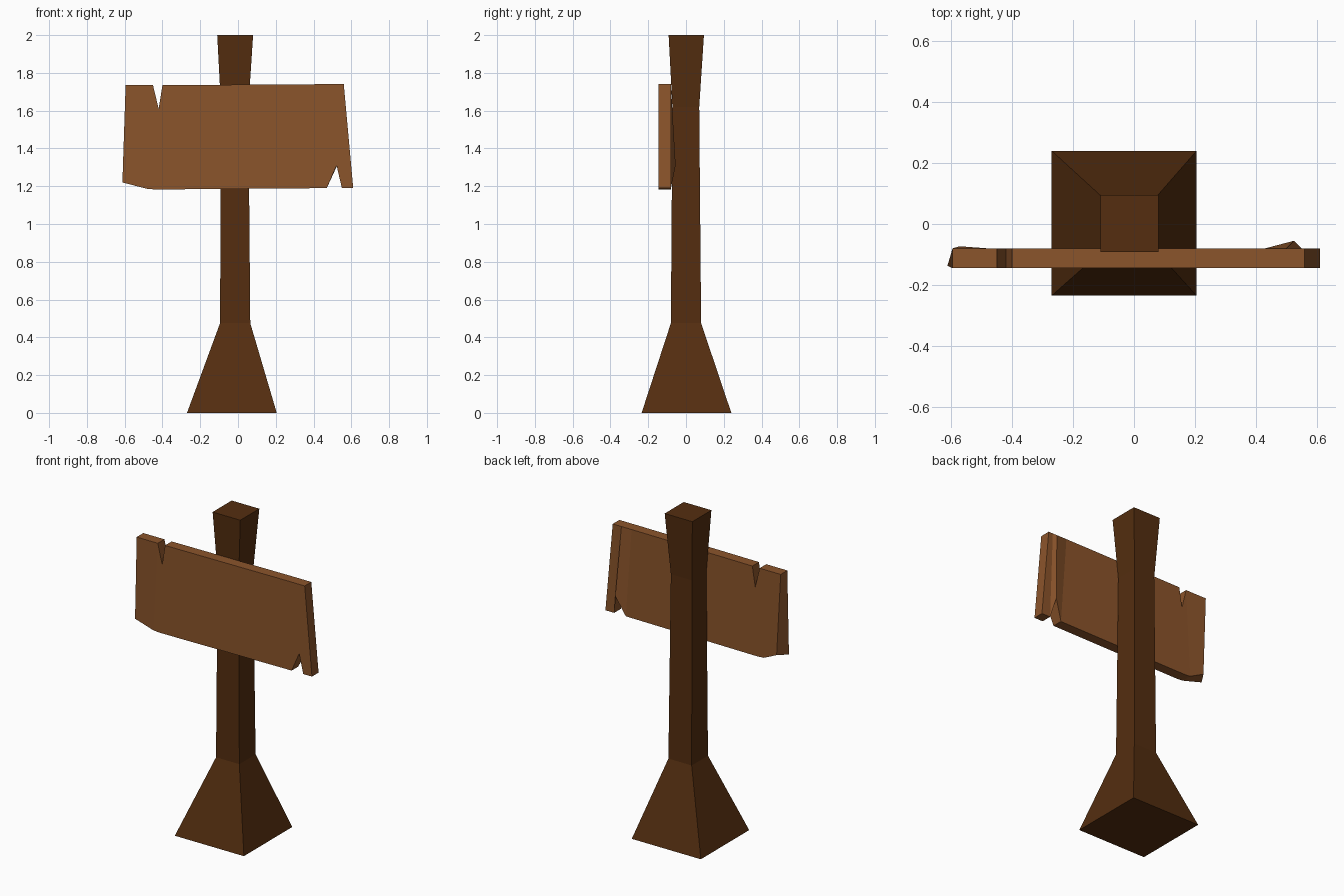
import bpy, bmesh

if "Cube" in bpy.data.objects:
    bpy.data.objects.remove(bpy.data.objects["Cube"])


def material(name, rgb):
    mat = bpy.data.materials.new(name)
    mat.diffuse_color = (*rgb, 1)
    mat.use_nodes = True
    mat.node_tree.nodes["Principled BSDF"].inputs["Base Color"].default_value = mat.diffuse_color
    return mat


def loft(name, rings, mat):
    """Skin a list of equal-length vertex rings and cap both ends."""
    bm = bmesh.new()
    loops = [[bm.verts.new(p) for p in ring] for ring in rings]
    n = len(loops[0])
    for a, b in zip(loops, loops[1:]):
        for i in range(n):
            j = (i + 1) % n
            bm.faces.new((a[i], a[j], b[j], b[i]))
    bm.faces.new(loops[0])
    bm.faces.new(loops[-1])
    bmesh.ops.recalc_face_normals(bm, faces=bm.faces)
    mesh = bpy.data.meshes.new(name)
    bm.to_mesh(mesh)
    bm.free()
    mesh.materials.append(mat)
    obj = bpy.data.objects.new(name, mesh)
    bpy.context.collection.objects.link(obj)
    return obj


dark_wood = material("dark_wood", (0.089, 0.027, 0.005))
light_wood = material("light_wood", (0.258, 0.089, 0.024))

# Square post with flared foot and slightly flared top: z, x range, y range
levels = [
    (0.00, -0.27, 0.205, -0.235, 0.24),
    (0.475, -0.095, 0.065, -0.08, 0.08),
    (1.62, -0.09, 0.055, -0.072, 0.07),
    (2.00, -0.11, 0.08, -0.092, 0.095),
]
loft("post", [[(x0, y0, z), (x1, y0, z), (x1, y1, z), (x0, y1, z)]
              for z, x0, x1, y0, y1 in levels], dark_wood)

# Sign board as columns: bottom x, z, top x, z (notches are raised/lowered ends)
columns = [
    (-0.612, 1.22, -0.595, 1.735),
    (-0.48, 1.186, -0.45, 1.735),
    (-0.44, 1.183, -0.42, 1.61),
    (-0.40, 1.183, -0.40, 1.735),
    (0.47, 1.19, 0.43, 1.74),
    (0.522, 1.31, 0.50, 1.74),
    (0.55, 1.19, 0.53, 1.74),
    (0.61, 1.19, 0.56, 1.74),
]
FRONT, BACK = -0.145, -0.08
rings = [[(xb, FRONT, zb), (xt, FRONT, zt), (xt, BACK, zt), (xb, BACK, zb)]
         for xb, zb, xt, zt in columns]
# Worn left corner and splintered notch tip
rings[0][0] = (-0.612, -0.137, 1.22)
rings[0][3] = (-0.572, -0.073, 1.23)
rings[5][3] = (0.525, -0.055, 1.31)
loft("sign_board", rings, light_wood)
